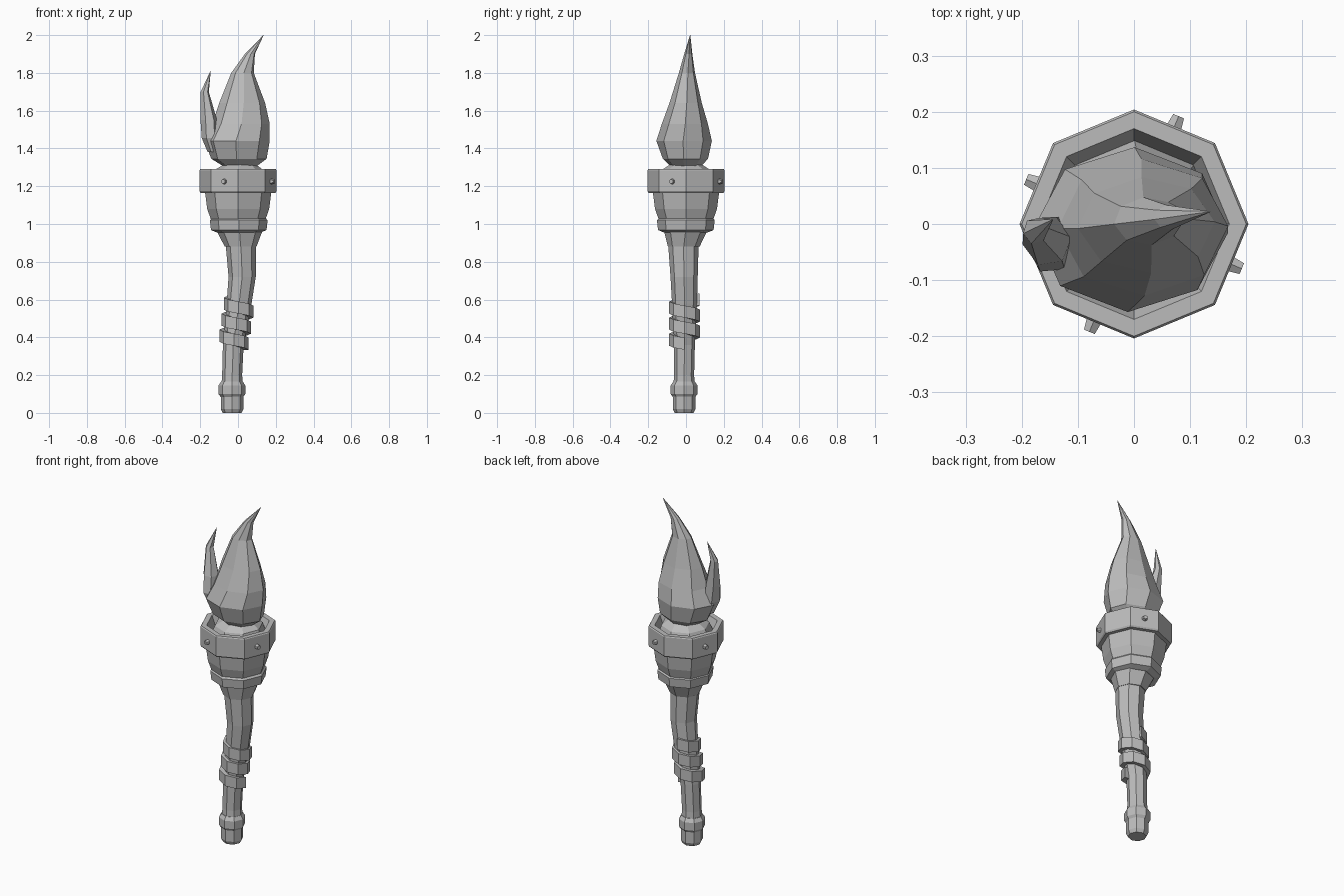
import bpy, bmesh
from math import radians, cos, sin, pi
from mathutils import Vector, Matrix

cube = bpy.data.objects.get("Cube")
if cube:
    bpy.data.objects.remove(cube)

grey = bpy.data.materials.new("plain_grey")
grey.use_nodes = True
grey.diffuse_color = (0.5, 0.5, 0.5, 1)
grey.node_tree.nodes["Principled BSDF"].inputs["Base Color"].default_value = (0.5, 0.5, 0.5, 1)


def finish(name, bm):
    bmesh.ops.recalc_face_normals(bm, faces=bm.faces[:])
    mesh = bpy.data.meshes.new(name)
    bm.to_mesh(mesh)
    bm.free()
    mesh.materials.append(grey)
    obj = bpy.data.objects.new(name, mesh)
    bpy.context.collection.objects.link(obj)
    return obj


def skin(bm, rings, cap=True):
    """Join successive vertex loops with quads and close both ends."""
    loops = [[bm.verts.new(p) for p in ring] for ring in rings]
    n = len(loops[0])
    for a, b in zip(loops, loops[1:]):
        for i in range(n):
            j = (i + 1) % n
            bm.faces.new((a[i], a[j], b[j], b[i]))
    if cap:
        bm.faces.new(loops[0][::-1])
        bm.faces.new(loops[-1])


def loft(name, sections, sides=8, twist=0, start=0):
    """Sections are (z, centre x, centre y, radius x, radius y)."""
    rings = []
    for k, (z, cx, cy, rx, ry) in enumerate(sections):
        angles = [radians(start + twist * k) + 2 * pi * i / sides for i in range(sides)]
        rings.append([(cx + rx * cos(a), cy + ry * sin(a), z) for a in angles])
    bm = bmesh.new()
    skin(bm, rings)
    return finish(name, bm)


def turned(name, profile, cx=0, cy=0):
    """Eight-sided turned part from (z, radius) pairs."""
    return loft(name, [(z, cx, cy, r, r) for z, r in profile])


# Bent handle
handle = [(0.0, -0.031, -0.01, 0.05), (0.02, -0.031, -0.01, 0.06),
          (0.1, -0.031, -0.01, 0.06), (0.2, -0.031, -0.01, 0.053),
          (0.36, -0.025, -0.008, 0.055), (0.58, 0.006, -0.008, 0.066),
          (0.72, 0.022, -0.01, 0.072), (0.9, 0.015, -0.014, 0.081)]
loft("handle", [(z, x, y, r, r) for z, x, y, r in handle])


def handle_centre(z):
    for a, b in zip(handle, handle[1:]):
        if a[0] <= z <= b[0]:
            t = (z - a[0]) / (b[0] - a[0])
            return a[1] + t * (b[1] - a[1]), a[2] + t * (b[2] - a[2])


# Grip collar
turned("grip_collar", [(0.085, 0.06), (0.1, 0.071), (0.145, 0.071), (0.165, 0.058)], -0.032, -0.01)

# Spiral strap wound down the grip
rings = []
for step in range(23):
    angle = radians(90 + 45 * step)
    z = 0.6 - 0.085 * step / 8
    cx, cy = handle_centre(z)
    rings.append([(cx + r * cos(angle), cy + r * sin(angle), z + dz)
                  for r, dz in ((0.05, -0.032), (0.081, -0.032), (0.081, 0.032), (0.05, 0.032))])
bm = bmesh.new()
skin(bm, rings)
finish("grip_strap", bm)

# Cup: lower flare, band, upper bowl
loft("cup_flare", [(0.88, 0.014, -0.012, 0.084, 0.084), (0.965, 0.008, -0.002, 0.122, 0.115)])
turned("cup_band", [(0.955, 0.115), (0.968, 0.147), (1.02, 0.153), (1.037, 0.137)], 0.004, -0.001)
turned("cup_bowl", [(1.02, 0.143), (1.08, 0.164), (1.18, 0.177)], 0.001)

# Hollow rim
turned("cup_rim", [(1.165, 0.16), (1.165, 0.198), (1.174, 0.204), (1.284, 0.204),
                   (1.29, 0.2), (1.29, 0.17), (1.235, 0.148)])

# Rivets on alternate rim faces
for k in range(4):
    angle = radians(67.5 + 90 * k)
    out = Vector((cos(angle), sin(angle), 0))
    bm = bmesh.new()
    bmesh.ops.create_cone(bm, cap_ends=True, segments=6, radius1=0.017, radius2=0.012, depth=0.03)
    turn = out.to_track_quat('Z', 'Y').to_matrix().to_4x4()
    bm.transform(Matrix.Translation(out * 0.193 + Vector((0, 0, 1.225))) @ turn)
    finish("rim_rivet", bm)

# Glowing mound in the cup
loft("fuel_mound", [(1.22, 0, 0, 0.155, 0.155), (1.285, 0.005, 0, 0.13, 0.13),
                    (1.315, 0.01, 0, 0.085, 0.085)])

# Main flame, leaning to a curled tip
loft("main_flame", [
    (1.3, 0.012, 0.0, 0.08, 0.075), (1.345, 0.005, -0.003, 0.147, 0.12),
    (1.44, -0.005, -0.01, 0.173, 0.147), (1.53, 0.016, -0.006, 0.152, 0.122),
    (1.64, 0.022, -0.002, 0.122, 0.086), (1.8, 0.024, 0.005, 0.06, 0.043),
    (1.9, 0.063, 0.012, 0.027, 0.022), (2.0, 0.135, 0.022, 0.001, 0.001)], twist=3, start=-8)

# Side flame
loft("side_flame", [
    (1.38, -0.125, -0.03, 0.035, 0.035), (1.455, -0.148, -0.036, 0.044, 0.054),
    (1.55, -0.155, -0.03, 0.044, 0.046), (1.7, -0.176, -0.012, 0.022, 0.024),
    (1.81, -0.145, 0.008, 0.001, 0.001)], sides=6, twist=4)
